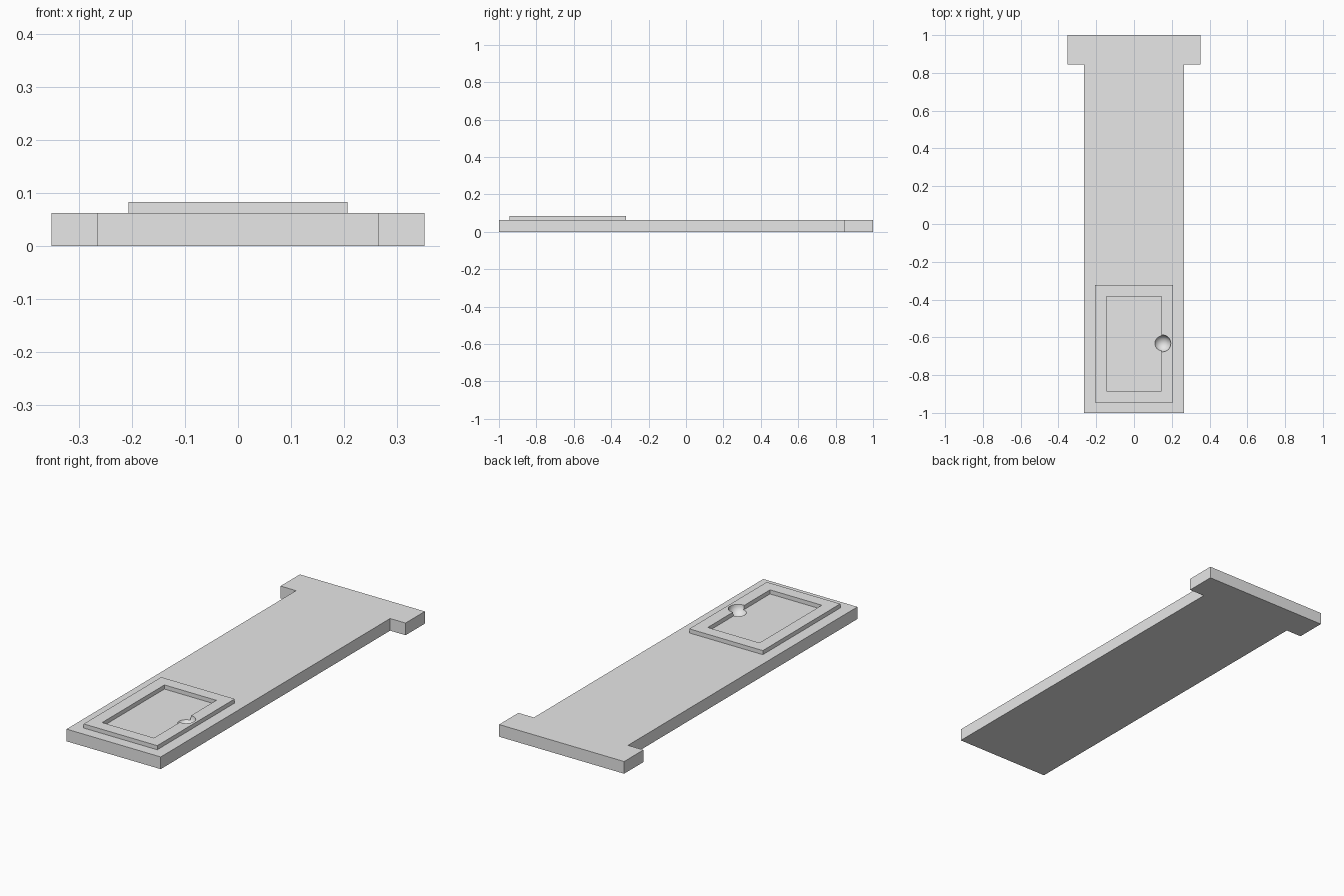
import bpy
import bmesh

cube = bpy.data.objects.get("Cube")
if cube:
    bpy.data.objects.remove(cube, do_unlink=True)

SLAB_TOP, FRAME_TOP = 0.062, 0.083

grey = bpy.data.materials.new("plain_grey")
grey.use_nodes = True
grey.diffuse_color = (0.8, 0.8, 0.8, 1)
grey.node_tree.nodes["Principled BSDF"].inputs["Base Color"].default_value = (0.8, 0.8, 0.8, 1)


def finish(name, bm):
    bmesh.ops.recalc_face_normals(bm, faces=bm.faces)
    mesh = bpy.data.meshes.new(name)
    bm.to_mesh(mesh)
    bm.free()
    mesh.materials.append(grey)
    obj = bpy.data.objects.new(name, mesh)
    bpy.context.collection.objects.link(obj)
    return obj


def extrude_up(bm, faces, height):
    result = bmesh.ops.extrude_face_region(bm, geom=faces)
    verts = [g for g in result["geom"] if isinstance(g, bmesh.types.BMVert)]
    bmesh.ops.translate(bm, verts=verts, vec=(0, 0, height))


# T-shaped slab: mirrored half outline, extruded
half = [(0.265, -1), (0.265, 0.845), (0.352, 0.845), (0.352, 1)]
outline = half + [(-x, y) for x, y in reversed(half)]
bm = bmesh.new()
face = bm.faces.new([bm.verts.new((x, y, 0)) for x, y in outline])
extrude_up(bm, [face], SLAB_TOP)
slab = finish("slab", bm)

# Raised rectangular frame with an open centre
bm = bmesh.new()


def rectangle(w, y0, y1):
    return [bm.verts.new((x, y, SLAB_TOP)) for x, y in ((-w, y0), (w, y0), (w, y1), (-w, y1))]


outer = rectangle(0.207, -0.945, -0.322)
inner = rectangle(0.146, -0.884, -0.383)
ring = []
for i in range(4):
    j = (i + 1) % 4
    ring.append(bm.faces.new((outer[i], outer[j], inner[j], inner[i])))
extrude_up(bm, ring, FRAME_TOP - SLAB_TOP)
# Merge each flat ring into two wide faces by dissolving the corner seams
frame = finish("raised_frame", bm)

# Round finger dimple scooped out of the frame and the slab
bm = bmesh.new()
bmesh.ops.create_uvsphere(bm, u_segments=32, v_segments=16, radius=0.045)
bmesh.ops.translate(bm, verts=bm.verts, vec=(0.15, -0.632, FRAME_TOP))
cutter = finish("dimple_cutter", bm)
cutter.hide_render = True

for obj in (slab, frame):
    cut = obj.modifiers.new("dimple", "BOOLEAN")
    cut.operation = "DIFFERENCE"
    cut.solver = "EXACT"
    cut.object = cutter
    bpy.ops.object.select_all(action="DESELECT")
    obj.select_set(True)
    bpy.context.view_layer.objects.active = obj
    bpy.ops.object.modifier_apply(modifier=cut.name)
    bpy.ops.object.shade_smooth_by_angle(angle=0.5)

bpy.data.objects.remove(cutter, do_unlink=True)
